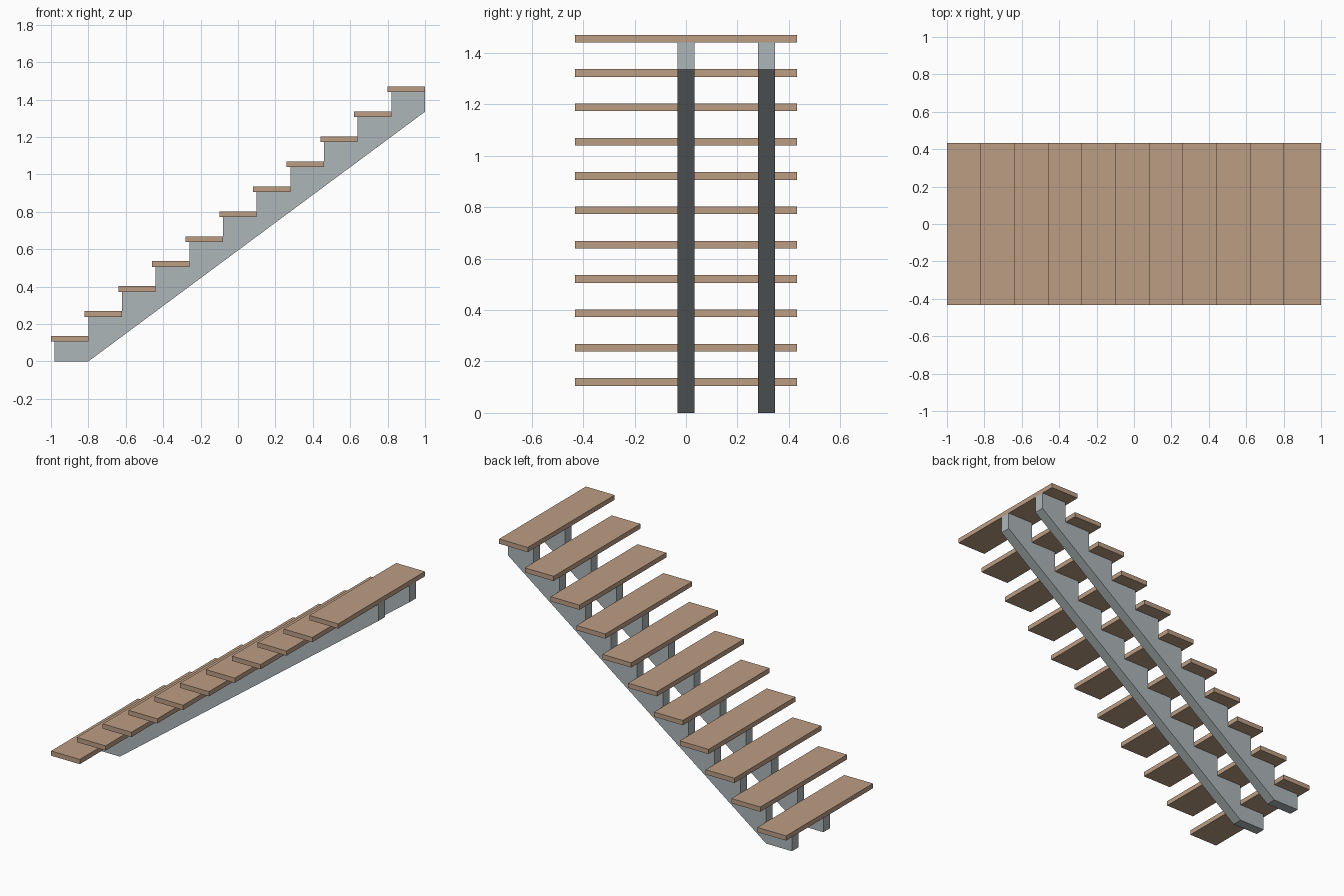
import bpy, bmesh

if "Cube" in bpy.data.objects:
    bpy.data.objects.remove(bpy.data.objects["Cube"])

STEPS, RUN, RISE = 11, 0.18, 0.1335
TREAD_DEPTH, TREAD_THICK, HALF_WIDTH = 0.20, 0.03, 0.432
FIRST_Z = 0.105  # underside of the lowest tread


def material(name, color):
    m = bpy.data.materials.new(name)
    m.diffuse_color = color
    m.use_nodes = True
    m.node_tree.nodes["Principled BSDF"].inputs["Base Color"].default_value = m.diffuse_color
    return m


def extrude_profile(name, points, y0, y1, mat):
    """Extrude an x-z outline from y0 to y1."""
    bm = bmesh.new()
    face = bm.faces.new([bm.verts.new((x, y0, z)) for x, z in points])
    ext = bmesh.ops.extrude_face_region(bm, geom=[face])
    verts = [g for g in ext["geom"] if isinstance(g, bmesh.types.BMVert)]
    bmesh.ops.translate(bm, verts=verts, vec=(0, y1 - y0, 0))
    bmesh.ops.recalc_face_normals(bm, faces=bm.faces)
    mesh = bpy.data.meshes.new(name)
    bm.to_mesh(mesh)
    bm.free()
    mesh.materials.append(mat)
    obj = bpy.data.objects.new(name, mesh)
    bpy.context.collection.objects.link(obj)
    return obj


wood = material("wood", (0.50, 0.34, 0.23, 1))
steel = material("grey_paint", (0.42, 0.47, 0.48, 1))

# Treads
for i in range(STEPS):
    x, z = -1 + RUN * i, FIRST_Z + RISE * i
    outline = [(x, z), (x + TREAD_DEPTH, z),
               (x + TREAD_DEPTH, z + TREAD_THICK), (x, z + TREAD_THICK)]
    extrude_profile(f"tread_{i + 1}", outline, -HALF_WIDTH, HALF_WIDTH, wood)

# Sawtooth stringers: sloped underside, stepped top
outline = [(1.0, RISE * (STEPS - 1)), (-0.80, 0), (-0.98, 0)]
for i in range(STEPS):
    x, z = -0.98 + RUN * i, FIRST_Z + RISE * i
    outline += [(x, z), (x + RUN, z)]
for name, y in (("stringer_middle", 0.0), ("stringer_back", 0.313)):
    extrude_profile(name, outline, y - 0.0325, y + 0.0325, steel)
